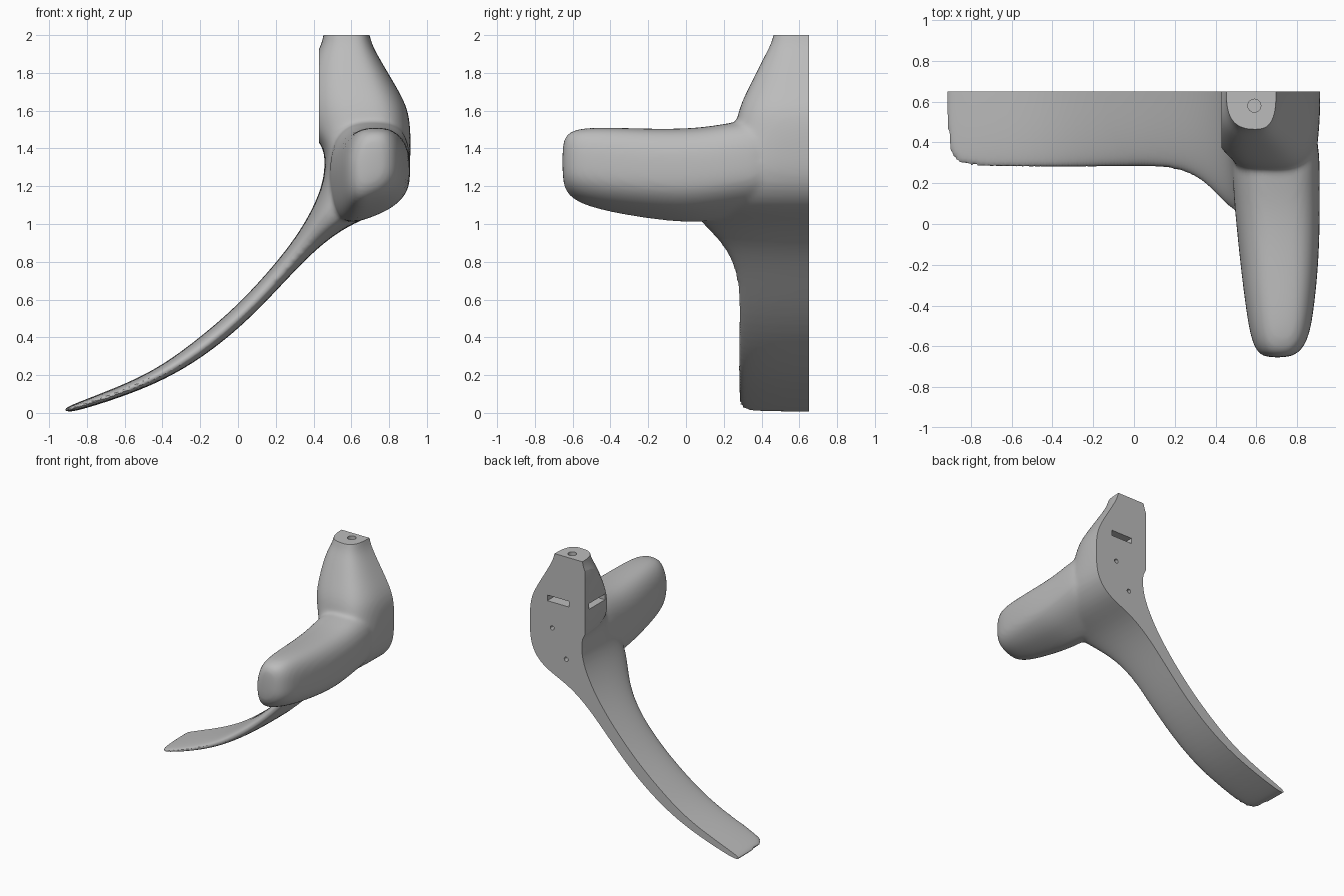
import bpy, bmesh, math
from mathutils import Matrix, Vector

cube = bpy.data.objects.get("Cube")
if cube:
    bpy.data.objects.remove(cube)

BACK = 0.65   # flat rear plane
SIDE = 0.43   # flat inner plane of the tower

grey = bpy.data.materials.new("plain_grey")
grey.use_nodes = True
grey.diffuse_color = (0.5, 0.5, 0.5, 1)
grey.node_tree.nodes["Principled BSDF"].inputs["Base Color"].default_value = (0.5, 0.5, 0.5, 1)


def power(v, n):
    return math.copysign(abs(v) ** (2 / n), v)


def angles(count=28):
    return [2 * math.pi * i / count for i in range(count)]


def loft(bm, rings):
    """Skin closed rings of points and cap both ends."""
    loops = [[bm.verts.new(p) for p in ring] for ring in rings]
    for a, b in zip(loops, loops[1:]):
        for i in range(len(a)):
            j = (i + 1) % len(a)
            bm.faces.new((a[i], a[j], b[j], b[i]))
    bm.faces.new(loops[0][::-1])
    bm.faces.new(loops[-1])


def body_ring(ax, az, bx, bz, front):
    """Rounded section from inner point A to outer point B, bulging forward."""
    a, b = Vector((ax, BACK, az)), Vector((bx, BACK, bz))
    mid = a.lerp(b, 0.6)
    ring = []
    for t in angles():
        c, s = power(math.cos(t), 2.8), power(math.sin(t), 2.8)
        p = mid + ((b - mid) * s if s > 0 else (mid - a) * s)
        p.y = BACK - (BACK - front) * c
        ring.append(p)
    return ring


def arm_ring(y, x0, x1, z0, z1):
    """Rounded section whose underside slopes down to the inner side."""
    xc, zc = (x0 + x1) / 2, (z0 + z1) / 2
    ring = []
    for t in angles():
        c, s = power(math.cos(t), 2.9), power(math.sin(t), 2.9)
        x, z = xc + c * (x1 - x0) / 2, zc + s * (z1 - z0) / 2
        if s < 0:
            z -= 0.38 * s * (x - xc)
        else:
            x += 0.03 * s * (1 - c) / 2
        ring.append(Vector((x, y, z)))
    return ring


# Curved leg rising into the body and tower: inner x z, outer x z, front y
BODY = [(-.925, .022, -.92, .006, .34), (-.86, .052, -.87, .002, .275),
        (-.6, .15, -.55, .105, .27), (-.4, .25, -.33, .205, .27),
        (-.2, .40, -.13, .335, .275), (0, .57, .07, .505, .28),
        (.2, .79, .27, .72, .27), (.32, .95, .42, .875, .19),
        (.40, 1.09, .59, 1.0, .05), (.45, 1.22, .80, 1.075, 0),
        (.46, 1.33, .905, 1.21, .05), (.45, 1.41, .915, 1.37, .18),
        (.38, 1.49, .915, 1.5, .26), (.36, 1.6, .9, 1.62, .275),
        (.37, 1.75, .825, 1.75, .345), (.41, 1.9, .735, 1.9, .42),
        (.455, 1.97, .70, 1.97, .46), (.455, 2.1, .68, 2.1, .48)]
# Forward arm: y, inner x, outer x, bottom z, top z
ARM = [(-.655, .65, .75, 1.24, 1.42), (-.635, .605, .81, 1.17, 1.48),
       (-.56, .57, .86, 1.12, 1.51), (-.4, .545, .885, 1.08, 1.512),
       (-.2, .52, .905, 1.05, 1.505), (0, .50, .912, 1.03, 1.505),
       (.15, .485, .912, 1.04, 1.52), (.3, .48, .912, 1.06, 1.55),
       (.5, .5, .9, 1.1, 1.55)]


def new_object(name, bm):
    mesh = bpy.data.meshes.new(name)
    bmesh.ops.recalc_face_normals(bm, faces=bm.faces)
    bm.to_mesh(mesh)
    bm.free()
    ob = bpy.data.objects.new(name, mesh)
    bpy.context.collection.objects.link(ob)
    return ob


def bake(ob):
    """Replace the object's mesh with its modified shape."""
    graph = bpy.context.evaluated_depsgraph_get()
    mesh = bpy.data.meshes.new_from_object(ob.evaluated_get(graph))
    ob.modifiers.clear()
    ob.data = mesh


bm = bmesh.new()
loft(bm, [body_ring(*s) for s in BODY])
loft(bm, [arm_ring(*s) for s in ARM])
body = new_object("bracket_body", bm)

# Fuse the two lofts and soften the join
sub = body.modifiers.new("round", 'SUBSURF')
sub.levels = sub.render_levels = 2
fuse = body.modifiers.new("fuse", 'REMESH')
fuse.mode, fuse.voxel_size = 'VOXEL', 0.015
soft = body.modifiers.new("soften", 'SMOOTH')
soft.factor, soft.iterations = 0.5, 8
bake(body)

# Flat rear and top
bm = bmesh.new()
bm.from_mesh(body.data)
for point, normal in (((0, BACK, 0), (0, 1, 0)), ((0, 0, 2), (0, 0, 1))):
    bmesh.ops.bisect_plane(bm, geom=bm.verts[:] + bm.edges[:] + bm.faces[:],
                           plane_co=point, plane_no=normal, clear_outer=True)
    bmesh.ops.holes_fill(bm, edges=[e for e in bm.edges if e.is_boundary], sides=0)
bm.to_mesh(body.data)
bm.free()


def add_box(bm, low, high):
    lo, hi = Vector(low), Vector(high)
    bmesh.ops.create_cube(bm, size=1, matrix=Matrix.Translation((lo + hi) / 2)
                          @ Matrix.Diagonal((*(hi - lo), 1)))


def add_hole(bm, centre, radius, depth, tilt=0):
    bmesh.ops.create_cone(bm, cap_ends=True, segments=24, radius1=radius, radius2=radius,
                          depth=2 * depth,
                          matrix=Matrix.Translation(centre) @ Matrix.Rotation(tilt, 4, 'X'))


# Flat inner side, rear strap slot, screw holes and top hole
trim = bmesh.new()
add_box(trim, (-1, -1, 1.34), (SIDE, 1, 3))
add_box(trim, (.57, BACK - .1, 1.61), (.76, 1, 1.655))
add_hole(trim, (.717, BACK, 1.405), .017, .08, math.pi / 2)
add_hole(trim, (.595, BACK, 1.19), .017, .08, math.pi / 2)
add_hole(trim, (.59, .58, 2), .032, .1)

# Strap slot in the inner side
slot = bmesh.new()
add_box(slot, (.2, .4, 1.61), (SIDE + .08, .6, 1.655))

cutters = [new_object("trim_cutter", trim), new_object("slot_cutter", slot)]
for cutter in cutters:
    cutter.hide_render = True
    mod = body.modifiers.new(cutter.name, 'BOOLEAN')
    mod.operation, mod.solver, mod.object = 'DIFFERENCE', 'EXACT', cutter
bake(body)
for cutter in cutters:
    bpy.data.objects.remove(cutter)

body.data.materials.clear()
body.data.materials.append(grey)
bpy.ops.object.select_all(action='DESELECT')
body.select_set(True)
bpy.context.view_layer.objects.active = body
bpy.ops.object.shade_smooth_by_angle(angle=math.radians(35))
